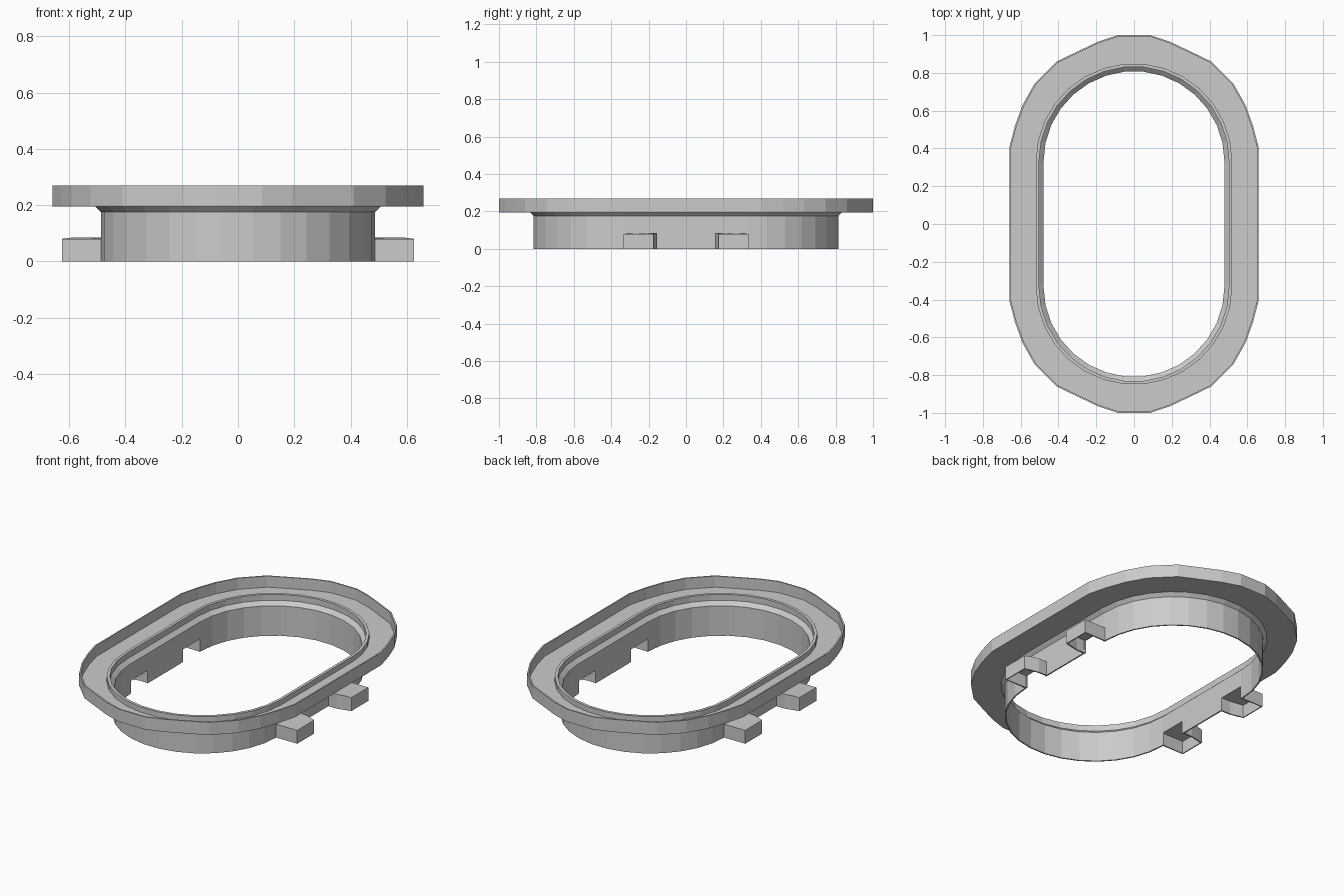
import bpy, bmesh, math

if "Cube" in bpy.data.objects:
    bpy.data.objects.remove(bpy.data.objects["Cube"])


def make_object(name, bm):
    mesh = bpy.data.meshes.new(name)
    bm.to_mesh(mesh)
    bm.free()
    obj = bpy.data.objects.new(name, mesh)
    bpy.context.collection.objects.link(obj)
    return obj


def four_way(quadrant):
    """Mirror one quadrant of points into a closed counter-clockwise outline."""
    q = quadrant
    left = [(-x, y) for x, y in reversed(q)]
    top = q + left
    return top + [(-x, -y) for x, y in top]


def oval(r):
    return four_way([(r * math.cos(math.radians(12 * i)),
                      0.33 + r * math.sin(math.radians(12 * i))) for i in range(8)])


def rim(inset):
    pts = [(.66, .405), (.63, .52), (.59, .63), (.525, .745),
           (.41, .86), (.30, .913), (.19, .965), (.085, 1.0)]
    return four_way([(x * (1 - inset / .66), y * (1 - inset)) for x, y in pts])


# Frame: outer rim wall, flange, raised lip, sloped step and thin collar
sections = [(rim(0), .195), (rim(0), .27), (rim(.008), .27), (rim(.008), .204),
            (oval(.52), .204), (oval(.52), .235), (oval(.503), .235),
            (oval(.503), .200), (oval(.479), .178), (oval(.479), 0),
            (oval(.487), 0), (oval(.487), .175), (oval(.507), .195)]
bm = bmesh.new()
rings = [[bm.verts.new((x, y, z)) for x, y in pts] for pts, z in sections]
for k, a in enumerate(rings):
    b = rings[(k + 1) % len(rings)]
    for i in range(len(a)):
        j = (i + 1) % len(a)
        bm.faces.new((a[i], a[j], b[j], b[i]))
bmesh.ops.recalc_face_normals(bm, faces=bm.faces)
frame = make_object("oval_frame", bm)

# Notches through the collar behind each clip
bm = bmesh.new()
for sx in (-1, 1):
    for sy in (-1, 1):
        box = bmesh.ops.create_cube(bm, size=1)["verts"]
        bmesh.ops.scale(bm, vec=(.08, .158, .174), verts=box)
        bmesh.ops.translate(bm, vec=(sx * .483, sy * .245, -.011), verts=box)
cutter = make_object("notch_cutter", bm)
cutter.hide_render = True
mod = frame.modifiers.new("notches", "BOOLEAN")
mod.operation = "DIFFERENCE"
mod.solver = "EXACT"
mod.object = cutter
bpy.context.view_layer.objects.active = frame
bpy.ops.object.modifier_apply(modifier=mod.name)
bpy.data.objects.remove(cutter)

# Hollow side clips, open below and towards the collar
plan = [(.483, .155), (.54, .155), (.585, .165), (.625, .175), (.625, .335), (.483, .335)]
bm = bmesh.new()
low = [bm.verts.new((x, y, 0)) for x, y in plan]
high = [bm.verts.new((x, y, .085 if y < .3 and x < .6 else .08)) for x, y in plan]
bm.faces.new(high)
for i in range(len(plan) - 1):
    bm.faces.new((low[i], low[i + 1], high[i + 1], high[i]))
clips = make_object("side_clips", bm)
shell = clips.modifiers.new("wall", "SOLIDIFY")
shell.thickness = .008
shell.offset = -1
mirror = clips.modifiers.new("mirror", "MIRROR")
mirror.use_axis = (True, True, False)
